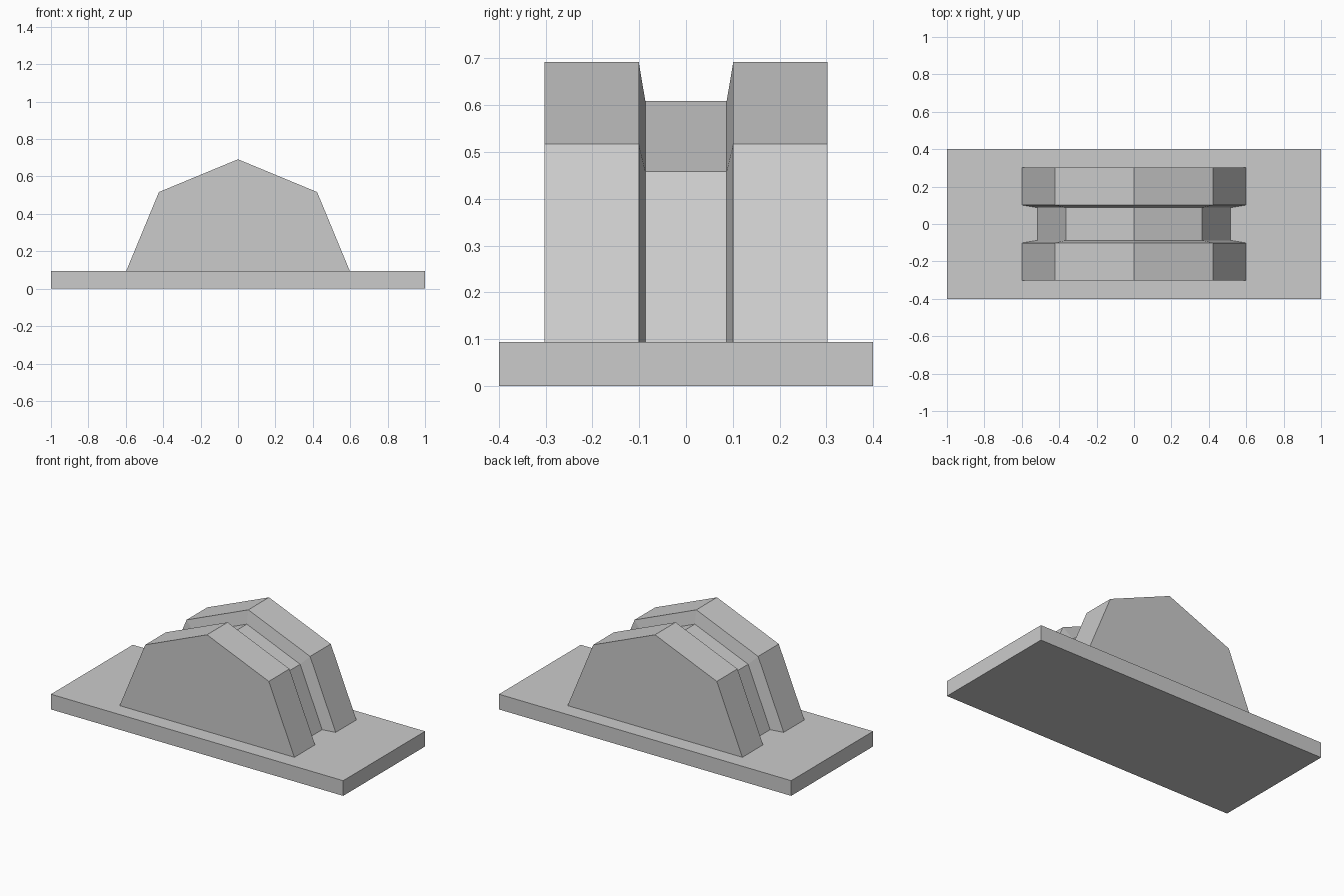
import bpy, bmesh
from math import cos, sin, pi

if "Cube" in bpy.data.objects:
    bpy.data.objects.remove(bpy.data.objects["Cube"])

BASE_TOP = 0.094


def make_object(name, bm):
    bmesh.ops.recalc_face_normals(bm, faces=bm.faces)
    mesh = bpy.data.meshes.new(name)
    bm.to_mesh(mesh)
    bm.free()
    obj = bpy.data.objects.new(name, mesh)
    bpy.context.collection.objects.link(obj)
    return obj


# Flat base plate
bm = bmesh.new()
bmesh.ops.create_cube(bm, size=1)
bmesh.ops.scale(bm, vec=(2.0, 0.8, BASE_TOP), verts=bm.verts)
bmesh.ops.translate(bm, vec=(0, 0, BASE_TOP / 2), verts=bm.verts)
make_object("base_plate", bm)

# Grooved half drum: (y, radius) stations, each ring is half an octagon
stations = [(-0.303, 0.598), (-0.101, 0.598), (-0.087, 0.515),
            (0.087, 0.515), (0.101, 0.598), (0.303, 0.598)]
bm = bmesh.new()
rings = [[bm.verts.new((r * cos(i * pi / 4), y, BASE_TOP + r * sin(i * pi / 4)))
          for i in range(5)] for y, r in stations]
for a, b in zip(rings, rings[1:]):
    for i in range(5):
        j = (i + 1) % 5          # last strip closes the underside on the plate
        bm.faces.new((a[i], a[j], b[j], b[i]))
bm.faces.new(rings[0])
bm.faces.new(rings[-1])
make_object("grooved_half_drum", bm)
